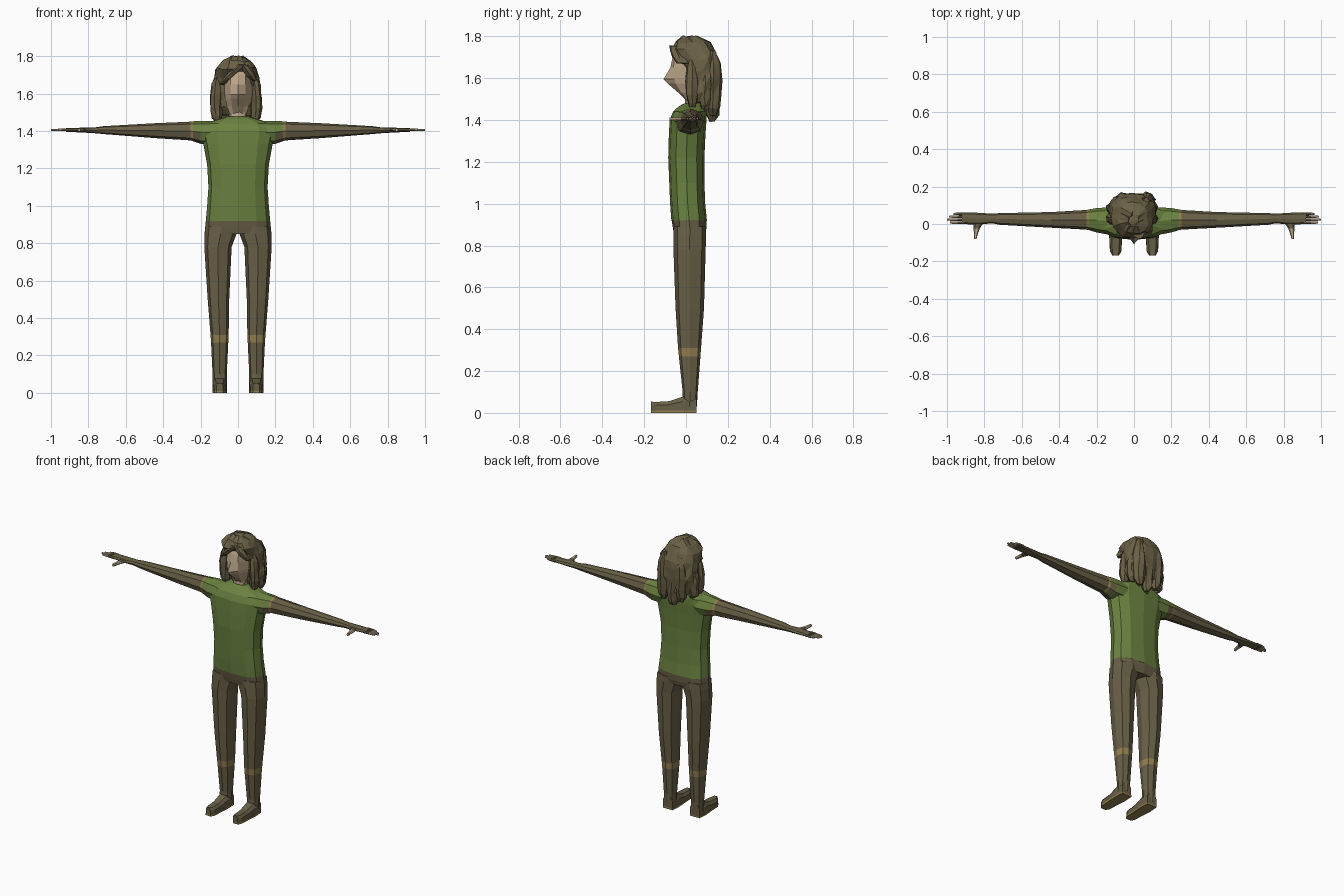
import bpy, bmesh, math, random
from mathutils import Vector

random.seed(4)
cube = bpy.data.objects.get("Cube")
if cube:
    bpy.data.objects.remove(cube, do_unlink=True)


def material(name, rgb):
    lin = [((c / 255 + 0.055) / 1.055) ** 2.4 for c in rgb] + [1]
    m = bpy.data.materials.new(name)
    m.use_nodes = True
    m.diffuse_color = lin
    m.node_tree.nodes["Principled BSDF"].inputs["Base Color"].default_value = lin
    return m


BROWN = material("brown cloth", (104, 95, 70))
GREEN = material("green shirt", (106, 130, 64))
TAN = material("tan trim", (146, 127, 80))
SKIN = material("skin", (192, 170, 140))
HAIR = material("brown hair", (106, 96, 69))


def ring(a0, a1, b0, b1, n=8, p=2.5):
    """Rounded section filling the rectangle a0..a1 by b0..b1."""
    pts = []
    for i in range(n):
        c, s = math.cos(math.tau * i / n), math.sin(math.tau * i / n)
        u = math.copysign(abs(c) ** (2 / p), c) if abs(c) > 1e-6 else 0
        v = math.copysign(abs(s) ** (2 / p), s) if abs(s) > 1e-6 else 0
        pts.append(((a0 + a1) / 2 + u * (a1 - a0) / 2, (b0 + b1) / 2 + v * (b1 - b0) / 2))
    return pts


def loft(name, rings, mats, rule=None):
    """Skin a list of rings of 3D points; rule(segment, normal) picks the material."""
    bm = bmesh.new()
    rows = [[bm.verts.new(p) for p in r] for r in rings]
    n = len(rows[0])
    seg = {}
    for k in range(len(rows) - 1):
        for i in range(n):
            j = (i + 1) % n
            f = bm.faces.new((rows[k][i], rows[k][j], rows[k + 1][j], rows[k + 1][i]))
            seg[f] = k
    seg[bm.faces.new(rows[0])] = 0
    seg[bm.faces.new(rows[-1])] = len(rows) - 2
    bmesh.ops.recalc_face_normals(bm, faces=bm.faces)
    bm.normal_update()
    if rule:
        for f, k in seg.items():
            f.material_index = rule(k, f.normal)
    return finish(name, bm, mats)


def finish(name, bm, mats):
    me = bpy.data.meshes.new(name)
    bm.to_mesh(me)
    bm.free()
    for m in mats:
        me.materials.append(m)
    ob = bpy.data.objects.new(name, me)
    bpy.context.collection.objects.link(ob)
    return ob


def upright(rows, n=8, p=2.5, s=1):
    """Rings stacked in z from rows of (z, x0, x1, y0, y1)."""
    return [[(s * a, b, z) for a, b in ring(x0, x1, y0, y1, n, p)] for z, x0, x1, y0, y1 in rows]


def sideways(rows, s, n=8, p=2.3):
    """Rings along x from rows of (x, y0, y1, z0, z1)."""
    return [[(s * x, a, b) for a, b in ring(y0, y1, z0, z1, n, p)] for x, y0, y1, z0, z1 in rows]


# Shirt, hips and neck
torso = [(0.92, 0.172, -0.07, 0.10), (1.0, 0.165, -0.076, 0.092), (1.1, 0.158, -0.08, 0.088),
         (1.22, 0.165, -0.085, 0.088), (1.33, 0.185, -0.082, 0.093), (1.40, 0.20, -0.078, 0.098),
         (1.44, 0.185, -0.062, 0.098), (1.465, 0.10, -0.035, 0.09), (1.478, 0.06, -0.012, 0.075)]
loft("shirt", upright([(z, -w, w, a, b) for z, w, a, b in torso], 12), [GREEN])
loft("hips", upright([(0.85, -0.168, 0.168, -0.055, 0.09), (0.88, -0.176, 0.176, -0.062, 0.097),
                      (0.922, -0.172, 0.172, -0.069, 0.099)], 12), [BROWN])
loft("neck", upright([(1.45, -0.05, 0.05, -0.005, 0.08), (1.56, -0.045, 0.045, -0.005, 0.08)]), [SKIN])

for side, s in (("left", 1), ("right", -1)):
    # Leg with a trim band below the knee
    leg = [(0.89, 0.0, 0.175, -0.06, 0.096), (0.85, 0.008, 0.179, -0.06, 0.096),
           (0.78, 0.034, 0.18, -0.06, 0.094), (0.5, 0.047, 0.162, -0.05, 0.086),
           (0.31, 0.05, 0.147, -0.038, 0.072), (0.27, 0.052, 0.144, -0.034, 0.069),
           (0.1, 0.06, 0.136, -0.016, 0.056), (0.03, 0.06, 0.136, -0.018, 0.052)]
    loft(side + "_leg", upright(leg, s=s), [BROWN, TAN], lambda k, n: int(k == 4))

    # Shoe: low wedge with a blunt rounded toe, on a thin sole
    shoe = [(0.05, 0.034, 0.08), (-0.015, 0.038, 0.078), (-0.08, 0.033, 0.056),
            (-0.145, 0.03, 0.052), (-0.168, 0.017, 0.054)]
    c = 0.098
    loft(side + "_shoe", [[(s * (c - w), y, 0.01), (s * (c + w), y, 0.01),
                           (s * (c + w), y, h * 0.7), (s * (c + w * 0.6), y, h),
                           (s * (c - w * 0.6), y, h), (s * (c - w), y, h * 0.7)] for y, w, h in shoe], [BROWN])
    loft(side + "_sole", [[(s * (c + q * (w + 0.001)), y, z) for q, z in
                           ((-1, 0), (1, 0), (1, 0.012), (-1, 0.012))] for y, w, h in shoe], [TAN])

    # Arm: short sleeve, trim band, forearm and palm
    arm = [(0.12, -0.06, 0.09, 1.33, 1.455), (0.20, -0.045, 0.085, 1.332, 1.455),
           (0.24, -0.033, 0.078, 1.345, 1.452), (0.255, -0.03, 0.075, 1.35, 1.45),
           (0.44, -0.02, 0.064, 1.362, 1.442), (0.72, -0.004, 0.058, 1.384, 1.426),
           (0.76, 0.004, 0.055, 1.388, 1.42), (0.83, -0.004, 0.06, 1.392, 1.418),
           (0.92, 0.0, 0.062, 1.396, 1.416)]
    loft(side + "_arm", sideways(arm, s), [BROWN, GREEN, TAN],
         lambda k, n: 1 if k == 0 or (k == 1 and n.z > 0.3) else 2 if k == 2 else 0)

    # Fingers and thumb with bare tips
    for name, y, tip in (("index", 0.007, 0.985), ("middle", 0.023, 1.0),
                         ("ring", 0.039, 0.99), ("little", 0.054, 0.965)):
        rows = [(0.905, y - 0.008, y + 0.008, 1.398, 1.415), (0.945, y - 0.007, y + 0.007, 1.399, 1.414),
                (tip, y - 0.005, y + 0.005, 1.401, 1.411)]
        loft(f"{side}_{name}_finger", sideways(rows, s, 6), [BROWN, SKIN], lambda k, n: k)
    thumb = [(0.015, 0.80, 0.86), (-0.025, 0.825, 0.858), (-0.05, 0.834, 0.856), (-0.08, 0.842, 0.856)]
    loft(side + "_thumb", [[(s * a, y, b) for a, b in ring(x0, x1, 1.396, 1.414, 6)] for y, x0, x1 in thumb],
         [BROWN, SKIN], lambda k, n: int(k > 0))

# Face: faceted wedge that comes forward to the nose and falls back to the jaw
face = [(1.49, 0.045, 0.005, 0.005), (1.53, 0.058, -0.036, -0.022), (1.575, 0.068, -0.088, -0.05),
        (1.595, 0.071, -0.108, -0.055), (1.65, 0.074, -0.075, -0.06), (1.70, 0.074, -0.064, -0.054),
        (1.75, 0.07, -0.045, -0.035)]
loft("face", [[(0, nose, z), (0.55 * w, cheek, z), (w, 0.005, z), (w, 0.08, z),
               (-w, 0.08, z), (-w, 0.005, z), (-0.55 * w, cheek, z)] for z, w, nose, cheek in face], [SKIN])


def craggy(name, rings, jitter):
    """Uneven triangulated lock of hair."""
    ob = loft(name, [[Vector(p) + Vector([random.uniform(-jitter, jitter) for _ in range(3)])
                      for p in r] for r in rings], [HAIR])
    bm = bmesh.new()
    bm.from_mesh(ob.data)
    bmesh.ops.triangulate(bm, faces=bm.faces)
    bm.to_mesh(ob.data)
    bm.free()
    return ob


# Hair: main mass, swept fringe and hanging locks
mass = [(1.80, -0.035, 0.03, -0.015, 0.05), (1.775, -0.085, 0.075, -0.055, 0.115),
        (1.735, -0.118, 0.103, -0.075, 0.145), (1.69, -0.13, 0.115, -0.035, 0.158),
        (1.64, -0.136, 0.12, -0.005, 0.162), (1.58, -0.14, 0.122, -0.002, 0.162),
        (1.53, -0.138, 0.12, 0.006, 0.155), (1.485, -0.12, 0.105, 0.03, 0.15)]
craggy("hair", upright(mass, 16, 2.2), 0.007)

for name, x0, z0, x1, z1 in (("right_fringe", 0.02, 1.755, -0.088, 1.65), ("left_fringe", 0.03, 1.755, 0.09, 1.67)):
    rows = []
    for t, r in ((0, 0.026), (0.35, 0.03), (0.7, 0.027), (1, 0.012)):
        x, z = x0 + (x1 - x0) * t, z0 + (z1 - z0) * t
        y = -0.058 + 0.035 * t * t
        rows.append((z, x - r, x + r, y - 0.022, y + 0.04))
    craggy(name, upright(rows, 7, 2), 0.003)

locks = [("right_side_lock", -0.112, 0.03, 1.70, 1.455, 0.034), ("left_side_lock", 0.096, 0.03, 1.70, 1.45, 0.03),
         ("right_rear_lock", -0.112, 0.085, 1.66, 1.445, 0.034), ("left_rear_lock", 0.092, 0.09, 1.66, 1.45, 0.034),
         ("right_back_lock", -0.06, 0.13, 1.72, 1.43, 0.04), ("left_back_lock", 0.07, 0.13, 1.73, 1.42, 0.042),
         ("middle_back_lock", 0.005, 0.125, 1.66, 1.395, 0.04)]
for name, x, y, top, low, r in locks:
    rows = [(top + (low - top) * t, x * g - r * k, x * g + r * k, y - r * k, y + r * k)
            for t, k, g in ((0, 0.35, 0.9), (0.2, 0.85, 1), (0.45, 1, 1.02), (0.7, 0.95, 1.02),
                            (0.88, 0.8, 1), (1, 0.4, 0.94))]
    craggy(name, upright(rows, 7, 2), 0.005)
